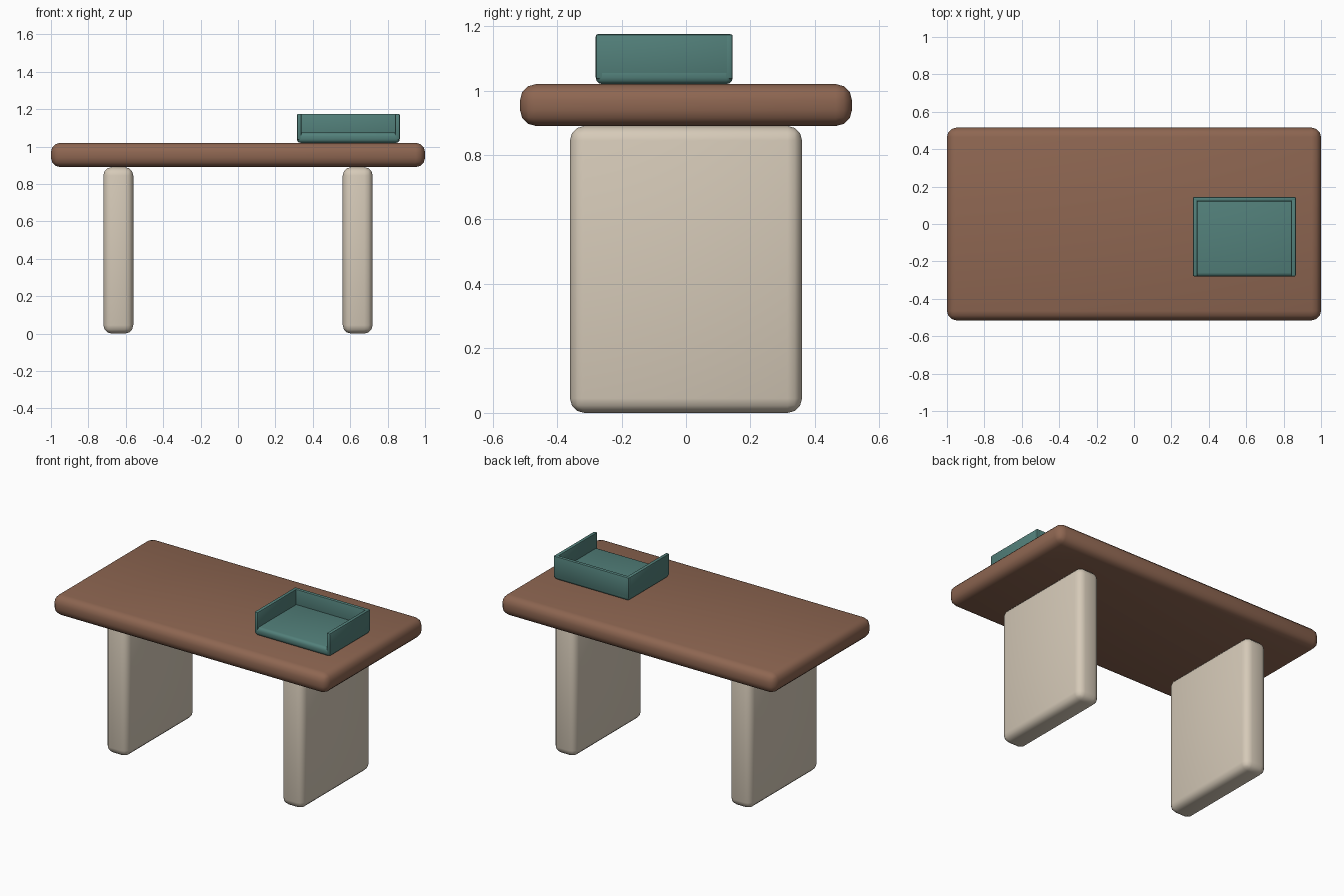
import bpy

default_cube = bpy.data.objects.get("Cube")
if default_cube:
    bpy.data.objects.remove(default_cube, do_unlink=True)


def material(name, rgb):
    mat = bpy.data.materials.new(name)
    mat.use_nodes = True
    mat.diffuse_color = (*rgb, 1)
    mat.node_tree.nodes["Principled BSDF"].inputs["Base Color"].default_value = (*rgb, 1)
    return mat


def rounded_box(name, low, high, bevel, segments, mat):
    """Box between two corners with rounded edges."""
    bpy.ops.mesh.primitive_cube_add(size=1)
    obj = bpy.context.object
    obj.name = name
    obj.location = [(a + b) / 2 for a, b in zip(low, high)]
    obj.scale = [b - a for a, b in zip(low, high)]
    bpy.ops.object.transform_apply(location=False, rotation=False, scale=True)
    mod = obj.modifiers.new("rounding", "BEVEL")
    mod.width = bevel
    mod.segments = segments
    bpy.ops.object.modifier_apply(modifier=mod.name)
    obj.data.materials.append(mat)
    bpy.ops.object.shade_smooth_by_angle()
    return obj


wood = material("brown wood", (0.27, 0.133, 0.083))
stone = material("cream stone", (0.67, 0.59, 0.48))
teal = material("teal", (0.085, 0.215, 0.195))

# Table: thick top on two slab legs
table_bottom, table_top = 0.89, 1.02
rounded_box("table_top", (-1, -0.515, table_bottom), (1, 0.515, table_top), 0.05, 3, wood)
for side, x in (("right", -0.64), ("left", 0.64)):
    rounded_box(side + "_leg", (x - 0.08, -0.36, 0), (x + 0.08, 0.36, table_bottom),
                0.045, 3, stone)

# Desk tray: base with three walls, open at the front
x0, x1, y0, y1 = 0.315, 0.865, -0.28, 0.145
wall, wall_low, wall_high = 0.025, 1.035, 1.175
rounded_box("tray_base", (x0, y0, table_top), (x1, y1, 1.075), 0.02, 3, teal)
rounded_box("tray_back", (x0, y1 - wall, wall_low), (x1, y1, wall_high), 0.007, 2, teal)
for side, x in (("right", x0), ("left", x1 - wall)):
    rounded_box("tray_" + side + "_wall", (x, y0, wall_low), (x + wall, y1, wall_high),
                0.007, 2, teal)
